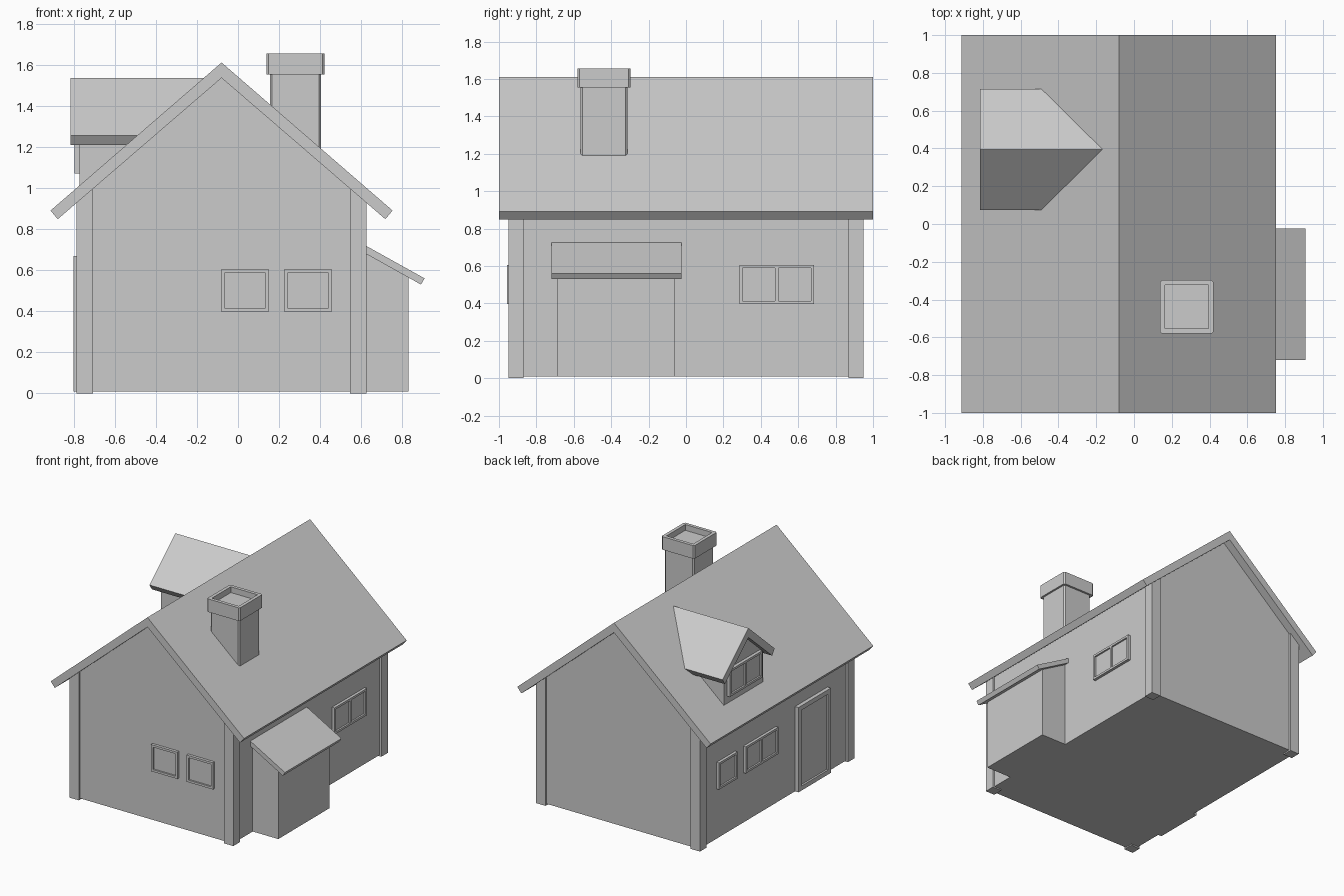
import bpy, bmesh, math
from mathutils import Vector

if "Cube" in bpy.data.objects:
    bpy.data.objects.remove(bpy.data.objects["Cube"])

RX = -0.08  # x of the main ridge


def finish(name, bm):
    bmesh.ops.recalc_face_normals(bm, faces=bm.faces)
    me = bpy.data.meshes.new(name)
    bm.to_mesh(me)
    bm.free()
    ob = bpy.data.objects.new(name, me)
    bpy.context.collection.objects.link(ob)
    return ob


def prism(name, profile, a, b, axis='y'):
    """Extrude a (horizontal, z) profile from a to b along x or y."""
    bm = bmesh.new()
    place = (lambda u, z, t: (u, t, z)) if axis == 'y' else (lambda u, z, t: (t, u, z))
    face = bm.faces.new([bm.verts.new(place(u, z, a)) for u, z in profile])
    ext = bmesh.ops.extrude_face_region(bm, geom=[face])
    shift = Vector(place(0, 0, b - a))
    bmesh.ops.translate(bm, vec=shift, verts=[v for v in ext['geom'] if isinstance(v, bmesh.types.BMVert)])
    return finish(name, bm)


def box(name, x0, x1, y0, y1, z0, z1):
    return prism(name, [(x0, z0), (x1, z0), (x1, z1), (x0, z1)], y0, y1)


def gable(c, half, ztop, zeave, din, dz, drop):
    """Cross-section of a pitched roof slab with squared eaves."""
    return [(c - half, zeave), (c, ztop), (c + half, zeave),
            (c + half - din, zeave - dz), (c, ztop - drop), (c - half + din, zeave - dz)]


def framed(name, loc, turn, width, height, panes, border=0.017, depth=0.022, recess=0.013):
    """Frame facing local -y with sunken panes."""
    pane = (width - border * (panes + 1)) / panes
    xs = [-width / 2]
    for i in range(panes):
        xs += [xs[-1] + border, xs[-1] + border + pane]
    xs.append(width / 2)
    zs = [0, border, height - border, height]
    bm = bmesh.new()
    grid = [[bm.verts.new((x, -depth, z)) for z in zs] for x in xs]
    glass = []
    for i in range(len(xs) - 1):
        for j in range(3):
            f = bm.faces.new((grid[i][j], grid[i + 1][j], grid[i + 1][j + 1], grid[i][j + 1]))
            if j == 1 and i % 2:
                glass.append(f)
    # frame sides back into the wall
    ext = bmesh.ops.extrude_edge_only(bm, edges=[e for e in bm.edges if e.is_boundary])
    bmesh.ops.translate(bm, vec=(0, depth + 0.005, 0),
                        verts=[v for v in ext['geom'] if isinstance(v, bmesh.types.BMVert)])
    for f in bmesh.ops.extrude_discrete_faces(bm, faces=glass)['faces']:
        bmesh.ops.translate(bm, vec=(0, recess, 0), verts=f.verts)
    ob = finish(name, bm)
    ob.location = loc
    ob.rotation_euler.z = math.radians(turn)
    return ob


# House body and main roof
prism("house_body", [(RX - 0.69, 0.01), (RX + 0.69, 0.01), (RX + 0.69, 0.945),
                     (RX, 1.54), (RX - 0.69, 0.945)], -0.935, 0.935)
prism("main_roof", gable(RX, 0.832, 1.61, 0.89, 0.035, 0.042, 0.075), -1, 1)

# Corner posts
for sx in (-1, 1):
    for sy in (-1, 1):
        xs = sorted((RX + sx * 0.625, RX + sx * 0.705))
        ys = sorted((sy * 0.87, sy * 0.95))
        box("corner_post", *xs, *ys, 0, 0.993)

# Side lean-to
prism("lean_to_body", [(0.6, 0.01), (0.83, 0.01), (0.83, 0.575), (0.6, 0.705)], -0.69, -0.06)
prism("lean_to_roof", [(0.6, 0.731), (0.908, 0.56), (0.89, 0.53), (0.6, 0.692)], -0.72, -0.025)

# Dormer
DY = 0.395
prism("dormer_body", [(DY - 0.24, 0.97), (DY + 0.24, 0.97), (DY + 0.24, 1.26),
                      (DY, 1.47), (DY - 0.24, 1.26)], -0.77, -0.4, 'x')
# each row end is cut to the main roof slope so nothing pokes through the far side
roof = prism("dormer_roof", gable(DY, 0.32, 1.535, 1.255, 0.03, 0.045, 0.073), -0.815, -0.15, 'x')
for v in roof.data.vertices:
    if v.co.x > -0.5:
        v.co.x = RX - (1.61 - v.co.z) / 0.867 + 0.005

# Windows and door
for x in (0.034, 0.34):
    framed("front_window", (x, -0.935, 0.397), 0, 0.228, 0.208, 1)
framed("right_window", (RX + 0.69, 0.485, 0.397), 90, 0.4, 0.208, 2)
framed("left_window_small", (RX - 0.69, 0.61, 0.397), -90, 0.228, 0.208, 1)
framed("left_window_wide", (RX - 0.69, 0.195, 0.397), -90, 0.4, 0.208, 2)
framed("dormer_window", (RX - 0.69, DY, 1.07), -90, 0.4, 0.208, 2, depth=0.025)
framed("front_door", (RX - 0.69, -0.44, 0.01), -90, 0.4, 0.66, 1, border=0.035, depth=0.03, recess=0.015)


# Chimney
def chamfer(ob, size):
    bm = bmesh.new()
    bm.from_mesh(ob.data)
    upright = [e for e in bm.edges if abs(e.verts[0].co.z - e.verts[1].co.z) > 0.01]
    bmesh.ops.bevel(bm, geom=upright, offset=size, segments=1, affect='EDGES')
    bm.to_mesh(ob.data)
    bm.free()


shaft = box("chimney_shaft", 0.155, 0.405, -0.563, -0.313, 1.12, 1.57)
chamfer(shaft, 0.01)
cap = box("chimney_cap", 0.138, 0.42, -0.58, -0.297, 1.553, 1.655)
chamfer(cap, 0.01)
bm = bmesh.new()
bm.from_mesh(cap.data)
bm.faces.ensure_lookup_table()
top = max(bm.faces, key=lambda f: f.calc_center_median().z)
bmesh.ops.inset_region(bm, faces=[top], thickness=0.028)
flue = bmesh.ops.extrude_discrete_faces(bm, faces=[top])['faces'][0]
bmesh.ops.translate(bm, vec=(0, 0, -0.045), verts=flue.verts)
bm.to_mesh(cap.data)
bm.free()
